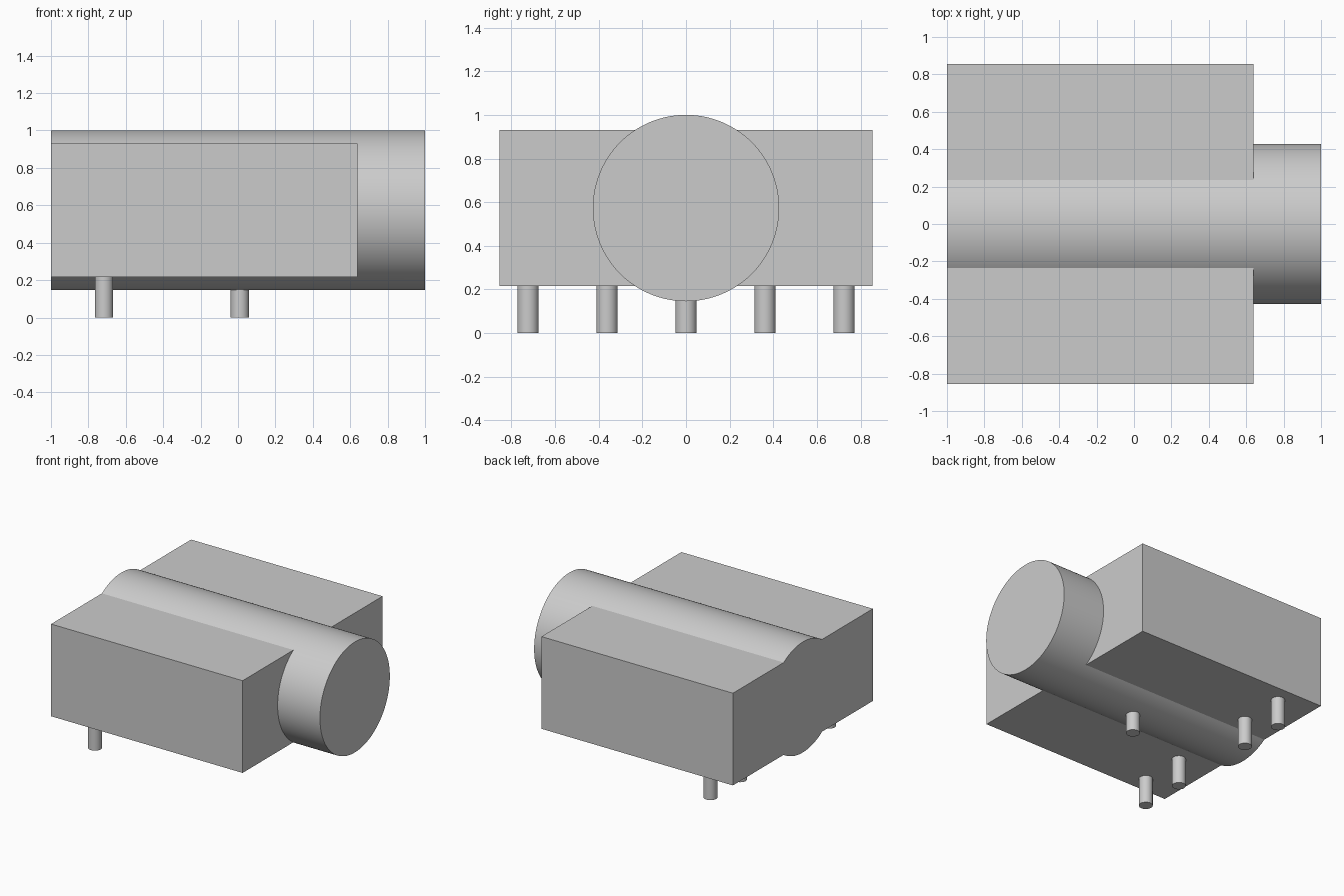
import bpy
import math

if "Cube" in bpy.data.objects:
    bpy.data.objects.remove(bpy.data.objects["Cube"], do_unlink=True)

# One plain grey
GREY = (0.6, 0.6, 0.6, 1.0)
grey = bpy.data.materials.new("light_grey")
grey.use_nodes = True
grey.diffuse_color = GREY
grey.node_tree.nodes["Principled BSDF"].inputs["Base Color"].default_value = GREY

# Main dimensions
HALF_Y, BOTTOM, TOP = 0.855, 0.217, 0.93
BOX_END = 0.638
BARREL_R, AXIS_Z = 0.427, 0.573
PIN_R = 0.049


def finish(obj, name):
    obj.name = name
    obj.data.materials.clear()
    obj.data.materials.append(grey)
    return obj


def cylinder(name, radius, depth, location, rotation=(0, 0, 0), sides=64):
    bpy.ops.mesh.primitive_cylinder_add(vertices=sides, radius=radius, depth=depth,
                                        location=location, rotation=rotation)
    return finish(bpy.context.object, name)


def smooth(obj):
    bpy.ops.object.select_all(action="DESELECT")
    obj.select_set(True)
    bpy.context.view_layer.objects.active = obj
    bpy.ops.object.shade_smooth_by_angle(angle=math.radians(30))


# Rectangular housing
bpy.ops.mesh.primitive_cube_add(size=1, location=((BOX_END - 1) / 2, 0, (BOTTOM + TOP) / 2))
body = finish(bpy.context.object, "housing")
body.scale = (BOX_END + 1, 2 * HALF_Y, TOP - BOTTOM)
bpy.ops.object.transform_apply(location=False, rotation=False, scale=True)

# Barrel running through the housing, merged into one solid
barrel = cylinder("barrel", BARREL_R, 2, (0, 0, AXIS_Z), (0, math.pi / 2, 0), 128)
union = body.modifiers.new("merge_barrel", "BOOLEAN")
union.operation = "UNION"
union.solver = "EXACT"
union.object = barrel
bpy.context.view_layer.objects.active = body
bpy.ops.object.modifier_apply(modifier=union.name)
bpy.data.objects.remove(barrel, do_unlink=True)
smooth(body)

# Pins: four in a row near the closed end, one under the barrel
pins = [("row_pin", -0.716, y) for y in (-0.724, -0.362, 0.362, 0.724)]
pins.append(("barrel_pin", 0.01, 0))
for name, x, y in pins:
    height = BOTTOM + 0.01
    smooth(cylinder(name, PIN_R, height, (x, y, height / 2), sides=48))
